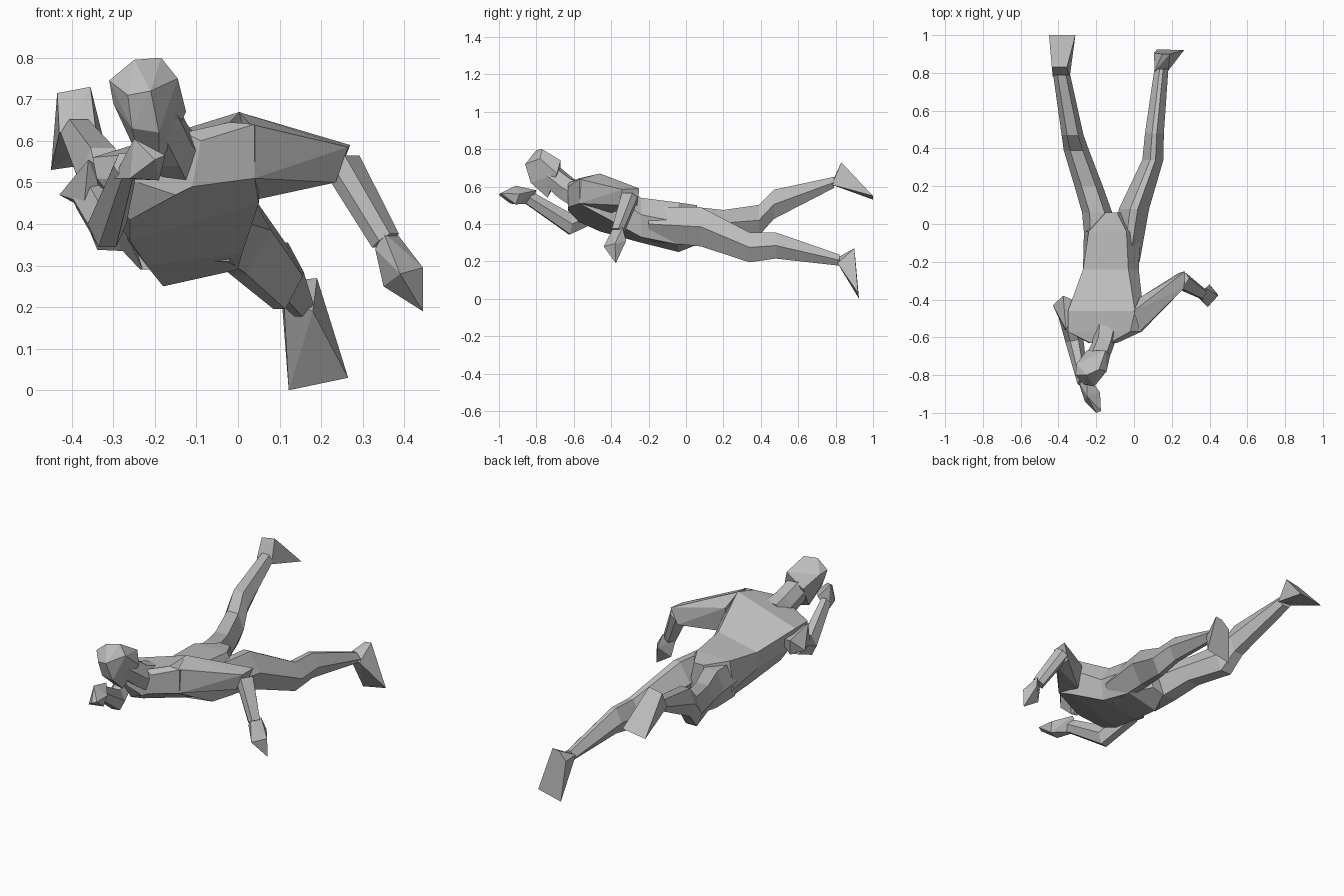
import bpy
import bmesh
import math
from mathutils import Vector

cube = bpy.data.objects.get("Cube")
if cube:
    bpy.data.objects.remove(cube, do_unlink=True)

GREY = (0.5, 0.5, 0.5, 1.0)
material = bpy.data.materials.new("plain grey")
material.use_nodes = True
material.diffuse_color = GREY
material.node_tree.nodes["Principled BSDF"].inputs["Base Color"].default_value = GREY


def finish(name, bm):
    """Turn a bmesh into a flat shaded object with outward normals."""
    bmesh.ops.recalc_face_normals(bm, faces=bm.faces[:])
    mesh = bpy.data.meshes.new(name)
    bm.to_mesh(mesh)
    bm.free()
    mesh.materials.append(material)
    obj = bpy.data.objects.new(name, mesh)
    bpy.context.scene.collection.objects.link(obj)
    return obj


def loft(name, rings):
    """Skin a row of equal rings and cap both ends."""
    bm = bmesh.new()
    rows = [[bm.verts.new(point) for point in ring] for ring in rings]
    for low, high in zip(rows, rows[1:]):
        count = len(low)
        for i in range(count):
            j = (i + 1) % count
            bm.faces.new((low[i], low[j], high[j], high[i]))
    bm.faces.new(rows[0])
    bm.faces.new(rows[-1])
    return finish(name, bm)


def hexagon(centre, side, up, width, height, flat):
    """Six sided section: a point on each side, flat above and below."""
    corners = ((-1, 0), (-flat, 1), (flat, 1), (1, 0), (flat, -1), (-flat, -1))
    return [centre + side * (width * a) + up * (height * b) for a, b in corners]


def leg(name, flat, sections):
    """Loft upright sections, each given as centre, half width, half height."""
    side, up = Vector((1, 0, 0)), Vector((0, 0, 1))
    loft(name, [hexagon(Vector(c), side, up, w, h, flat) for c, w, h in sections])


def limb(name, flat, sections):
    """Loft sections that turn to follow the path through their centres."""
    centres = [Vector(section[0]) for section in sections]
    steps = [(b - a).normalized() for a, b in zip(centres, centres[1:])]
    rings = []
    for i, (_, width, height) in enumerate(sections):
        before = steps[max(i - 1, 0)]
        after = steps[min(i, len(steps) - 1)]
        along = (before + after).normalized()
        side = along.cross(Vector((0, 0, 1))).normalized()
        rings.append(hexagon(centres[i], side, side.cross(along), width, height, flat))
    loft(name, rings)


def hull(name, points):
    """Faceted solid wrapped around a few points."""
    bm = bmesh.new()
    for point in points:
        bm.verts.new(point)
    result = bmesh.ops.convex_hull(bm, input=bm.verts[:])
    loose = [v for v in result["geom_interior"] if isinstance(v, bmesh.types.BMVert)]
    bmesh.ops.delete(bm, geom=loose, context="VERTS")
    bmesh.ops.dissolve_limit(bm, angle_limit=math.radians(3),
                             verts=bm.verts[:], edges=bm.edges[:])
    return finish(name, bm)


# Torso: x, z outlines at steps along y, from chest to crotch
torso = {
    -.63: ((-.23, .57), (-.13, .62), (-.09, .60), (-.11, .49), (-.15, .47), (-.24, .50)),
    -.57: ((-.35, .56), (-.02, .645), (.04, .64), (.04, .51), (-.26, .41), (-.34, .51)),
    -.46: ((-.35, .56), (.005, .67), (.05, .60), (.05, .45), (-.26, .36), (-.33, .46)),
    -.24: ((-.27, .49), (-.03, .54), (.025, .45), (.01, .33), (-.22, .30), (-.27, .40)),
    -.04: ((-.24, .51), (-.04, .515), (.035, .41), (.00, .29), (-.18, .25), (-.265, .36)),
    .06: ((-.15, .50), (-.09, .50), (-.07, .40), (-.08, .31), (-.15, .29), (-.17, .36)),
}
loft("torso", [[(x, y, z) for x, z in outline] for y, outline in torso.items()])

# Neck and head
limb("neck", .6, [
    ((-.15, -.57, .555), .065, .07),
    ((-.165, -.64, .59), .057, .06),
    ((-.20, -.72, .66), .06, .055),
])
hull("head", [
    (-.25, -.80, .795), (-.185, -.77, .80), (-.31, -.80, .745), (-.305, -.74, .74),
    (-.145, -.78, .75), (-.21, -.86, .72), (-.265, -.85, .71), (-.15, -.67, .74),
    (-.125, -.69, .67), (-.25, -.67, .67), (-.235, -.745, .55), (-.19, -.74, .54),
    (-.255, -.83, .63), (-.19, -.83, .62), (-.30, -.78, .69),
])

# Left upper arm, tapering from a broad shoulder to the elbow
hull("left_upper_arm", [
    (.03, -.57, .64), (.04, -.57, .51), (.00, -.46, .67), (.03, -.39, .60),
    (.05, -.40, .46), (.105, -.46, .63), (.095, -.47, .53), (.265, -.34, .585),
    (.235, -.35, .50), (.27, -.25, .59), (.235, -.26, .50),
])
# Left forearm and hand, hanging to the side
limb("left_forearm", .7, [
    ((.25, -.30, .545), .048, .035),
    ((.355, -.365, .36), .03, .03),
])
hull("left_hand", [
    (.33, -.38, .34), (.38, -.34, .38), (.35, -.37, .25), (.445, -.38, .295),
    (.445, -.375, .19), (.39, -.44, .28), (.40, -.32, .31), (.35, -.39, .38),
])

# Right arm, folded and reaching forward
hull("right_shoulder", [
    (-.43, -.43, .47), (-.375, -.38, .53), (-.36, -.56, .555), (-.30, -.50, .40),
    (-.36, -.40, .44), (-.28, -.42, .50), (-.37, -.56, .45),
])
limb("right_arm", .45, [
    ((-.36, -.45, .48), .05, .05),
    ((-.315, -.62, .40), .048, .055),
    ((-.27, -.84, .54), .03, .035),
])
hull("right_hand", [
    (-.30, -.82, .51), (-.25, -.80, .58), (-.25, -.91, .605), (-.19, -.91, .505),
    (-.26, -.94, .51), (-.175, -.99, .565), (-.18, -.89, .56), (-.20, -1.0, .555),
])

# Left leg, lower
leg("left_leg", .25, [
    ((-.04, -.20, .40), .07, .09),
    ((.00, .08, .385), .08, .105),
    ((.10, .34, .275), .056, .08),
    ((.108, .48, .285), .05, .07),
    ((.145, .82, .207), .037, .03),
])
hull("left_foot", [
    (.11, .81, .22), (.18, .81, .19), (.15, .90, .265), (.19, .90, .27),
    (.105, .905, .22), (.122, .925, .0), (.265, .92, .03),
])

# Right leg, raised
leg("right_leg", .5, [
    ((-.20, -.10, .39), .06, .10),
    ((-.195, .06, .39), .08, .10),
    ((-.24, .20, .405), .075, .07),
    ((-.305, .39, .42), .067, .082),
    ((-.325, .47, .505), .058, .078),
    ((-.383, .79, .622), .045, .03),
])
hull("right_foot", [
    (-.43, .78, .62), (-.34, .78, .61), (-.435, .83, .715), (-.355, .83, .73),
    (-.45, 1.0, .53), (-.31, 1.0, .55),
])
